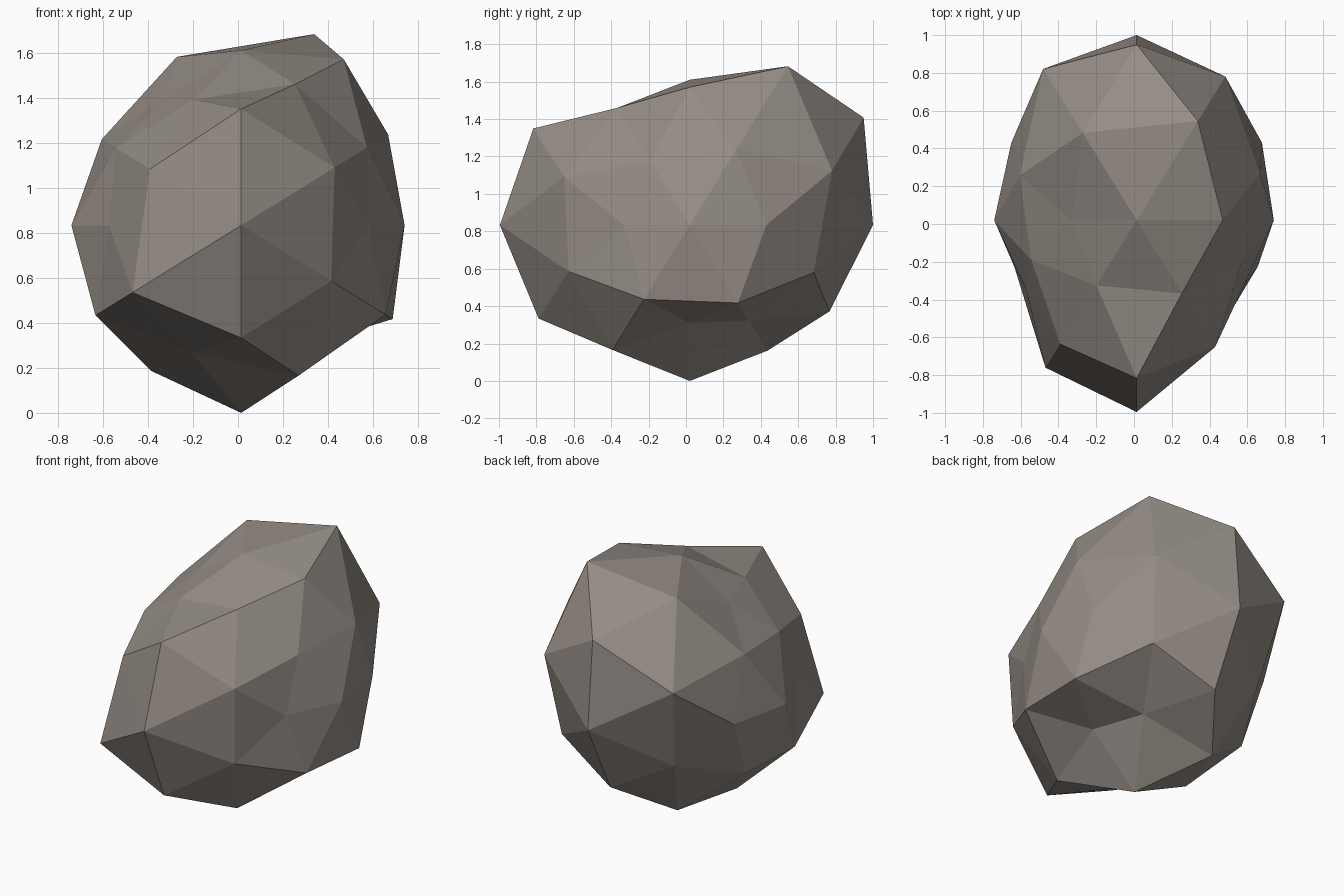
import bpy, bmesh
from mathutils import Vector

if "Cube" in bpy.data.objects:
    bpy.data.objects.remove(bpy.data.objects["Cube"])

CENTRE = Vector((0.014, 0.02, 0.833))

# Corner signs in the order used by the eight-value lists (x, y, z)
OCTANTS = [(x, y, z) for x in (-1, 1) for y in (-1, 1) for z in (-1, 1)]

# Geodesic sphere directions, each with the rock's radius in that direction
rays = []


def add(direction, radius):
    rays.append((Vector(direction).normalized(), radius))


# Points on the six axes: -x, +x, -y, +y, -z, +z
for i, r in enumerate((0.754, 0.726, 1.015, 0.98, 0.833, 0.777)):
    d = [0, 0, 0]
    d[i // 2] = 1 if i % 2 else -1
    add(d, r)

# Twelve icosahedron corners, four in each axis plane (--, -+, +-, ++)
S, L = 0.526, 0.851
PAIRS = [(-1, -1), (-1, 1), (1, -1), (1, 1)]
for (a, b), r in zip(PAIRS, (0.76, 0.655, 0.615, 0.867)):
    add((a * S, 0, b * L), r)
for (a, b), r in zip(PAIRS, (0.95, 0.983, 0.878, 1.093)):
    add((0, a * L, b * S), r)
for (a, b), r in zip(PAIRS, (0.69, 0.78, 0.665, 0.78)):
    add((a * L, b * S, 0), r)

# Twenty-four edge midpoints, three in each octant
MIDPOINTS = {
    (0.309, 0.5, 0.809): (0.70, 0.69, 0.83, 0.925, 0.825, 0.775, 0.63, 1.05),
    (0.809, 0.309, 0.5): (0.80, 0.688, 0.78, 0.765, 0.793, 0.69, 0.832, 0.807),
    (0.5, 0.809, 0.309): (0.965, 0.81, 0.81, 0.99, 0.80, 0.83, 0.82, 0.94),
}
for d, radii in MIDPOINTS.items():
    for s, r in zip(OCTANTS, radii):
        add([u * v for u, v in zip(d, s)], r)

# Skin the sphere, then push every point to its own radius
bm = bmesh.new()
verts = [bm.verts.new(d) for d, r in rays]
bmesh.ops.convex_hull(bm, input=verts)
for v, (d, r) in zip(verts, rays):
    v.co = CENTRE + d * r
bmesh.ops.recalc_face_normals(bm, faces=bm.faces)

mesh = bpy.data.meshes.new("rock")
bm.to_mesh(mesh)
bm.free()

# Warm grey stone
stone = bpy.data.materials.new("stone_grey")
stone.diffuse_color = (0.30, 0.265, 0.237, 1)
stone.use_nodes = True
stone.node_tree.nodes["Principled BSDF"].inputs["Base Color"].default_value = stone.diffuse_color
mesh.materials.append(stone)

rock = bpy.data.objects.new("rock", mesh)
bpy.context.collection.objects.link(rock)
